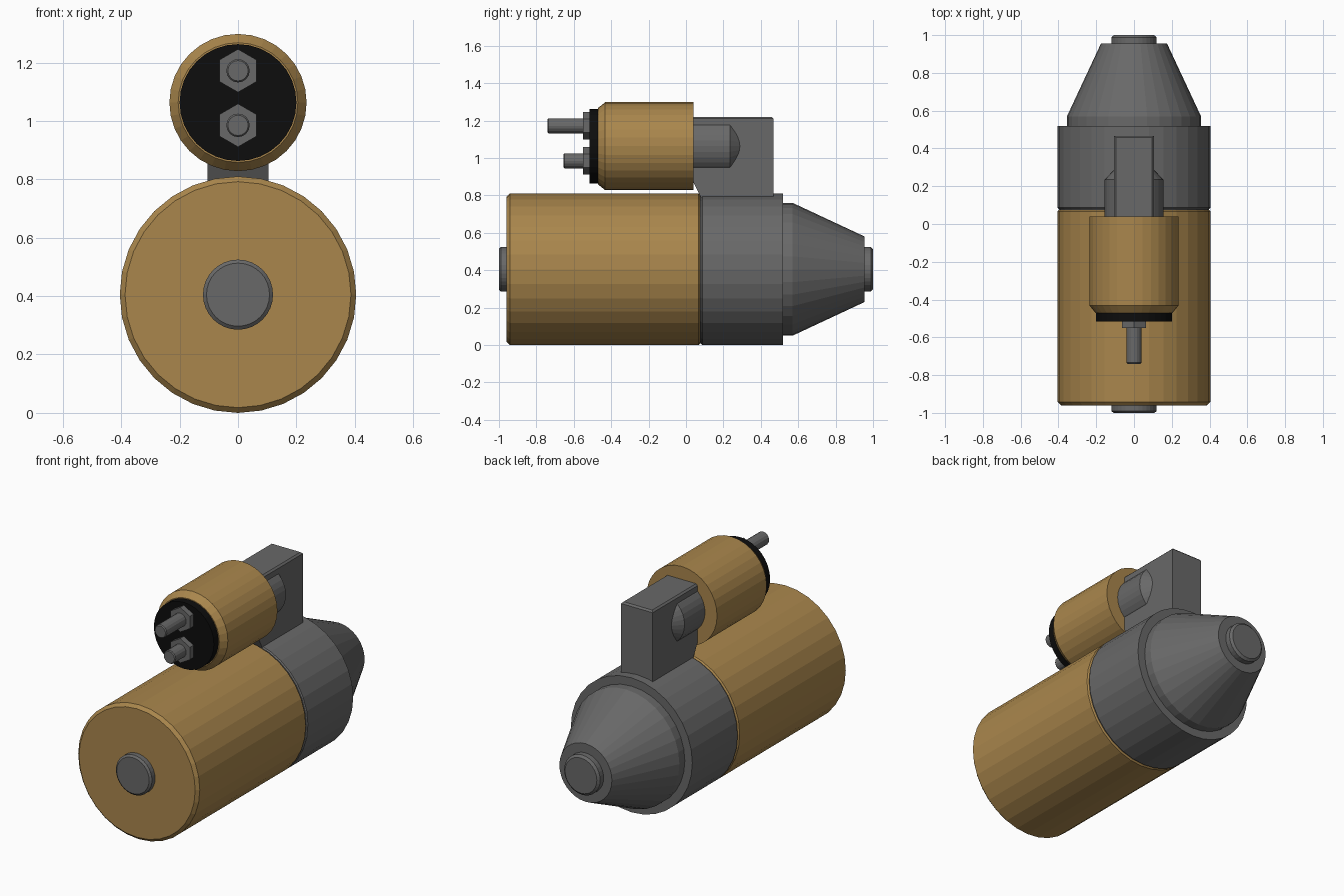
import bpy, bmesh, math

if "Cube" in bpy.data.objects:
    bpy.data.objects.remove(bpy.data.objects["Cube"])

def material(name, rgb):
    m = bpy.data.materials.new(name)
    m.diffuse_color = (*rgb, 1)
    m.use_nodes = True
    m.node_tree.nodes["Principled BSDF"].inputs["Base Color"].default_value = m.diffuse_color
    return m

BRASS = material("brass", (0.40, 0.24, 0.073))
GREY = material("steel grey", (0.14, 0.14, 0.14))
BLACK = material("black plastic", (0.004, 0.004, 0.004))

def finish(bm, name, mat):
    bmesh.ops.recalc_face_normals(bm, faces=bm.faces)
    me = bpy.data.meshes.new(name)
    bm.to_mesh(me)
    bm.free()
    me.materials.append(mat)
    ob = bpy.data.objects.new(name, me)
    bpy.context.collection.objects.link(ob)
    return ob

def lathe(name, profile, z, mat, sides=32):
    """Closed solid turned about a y axis at height z; profile = (y, radius)."""
    bm = bmesh.new()
    rings = []
    for y, r in profile:
        rings.append([bm.verts.new((r * math.sin(2 * math.pi * i / sides), y,
                                    z + r * math.cos(2 * math.pi * i / sides)))
                      for i in range(sides)])
    for a, b in zip(rings, rings[1:]):
        for i in range(sides):
            j = (i + 1) % sides
            bm.faces.new((a[i], a[j], b[j], b[i]))
    bm.faces.new(rings[0])
    bm.faces.new(rings[-1])
    return finish(bm, name, mat)

MZ, SZ = 0.405, 1.063   # axis heights of motor and solenoid

# Motor body, end cap and joint ring
lathe("motor_body", [(-0.96, 0.387), (-0.942, 0.405), (0.067, 0.405), (0.075, 0.397)], MZ, BRASS)
lathe("rear_bearing_cap", [(-1.0, 0.108), (-0.99, 0.12), (-0.95, 0.12)], MZ, GREY)
lathe("joint_ring", [(0.06, 0.396), (0.1, 0.396)], MZ, GREY)

# Drive housing, tapered nose and shaft end
lathe("drive_housing", [(0.08, 0.399), (0.087, 0.405), (0.518, 0.405)], MZ, GREY)
lathe("nose_cone", [(0.5, 0.355), (0.57, 0.355), (0.955, 0.175)], MZ, GREY)
lathe("shaft_end", [(0.94, 0.12), (0.988, 0.12), (1.0, 0.106)], MZ, GREY)

# Solenoid can, terminal plate and plunger sleeve
lathe("solenoid_can", [(-0.47, 0.205), (-0.432, 0.235), (0.04, 0.235)], SZ, BRASS)
lathe("terminal_plate", [(-0.515, 0.2), (-0.45, 0.2)], SZ, BLACK)
lathe("plunger_sleeve", [(0.03, 0.155), (0.235, 0.155), (0.32, 0.075)], SZ, GREY)

# Terminal studs with hex nuts
for label, z, tip in (("upper", 1.172, -0.74), ("lower", 0.985, -0.655)):
    lathe(label + "_nut", [(-0.55, 0.074), (-0.51, 0.074)], z, GREY, 6)
    lathe(label + "_stud", [(tip, 0.035), (tip + 0.006, 0.04), (-0.51, 0.04)], z, GREY, 16)

# Mounting bracket: side profile extruded across x
bm = bmesh.new()
outline = [(0.035, 0.88), (0.035, 1.22), (0.467, 1.22), (0.467, 0.77), (0.09, 0.77)]
face = bm.faces.new([bm.verts.new((-0.105, y, z)) for y, z in outline])
ext = bmesh.ops.extrude_face_region(bm, geom=[face])
for v in ext["geom"]:
    if isinstance(v, bmesh.types.BMVert):
        v.co.x = 0.105
top = [e for e in bm.edges if all(v.co.z > 1.21 for v in e.verts)
       and sum(v.co.y for v in e.verts) > 0.2]
bmesh.ops.bevel(bm, geom=top, offset=0.01, segments=1, affect='EDGES')
finish(bm, "mounting_bracket", GREY)
